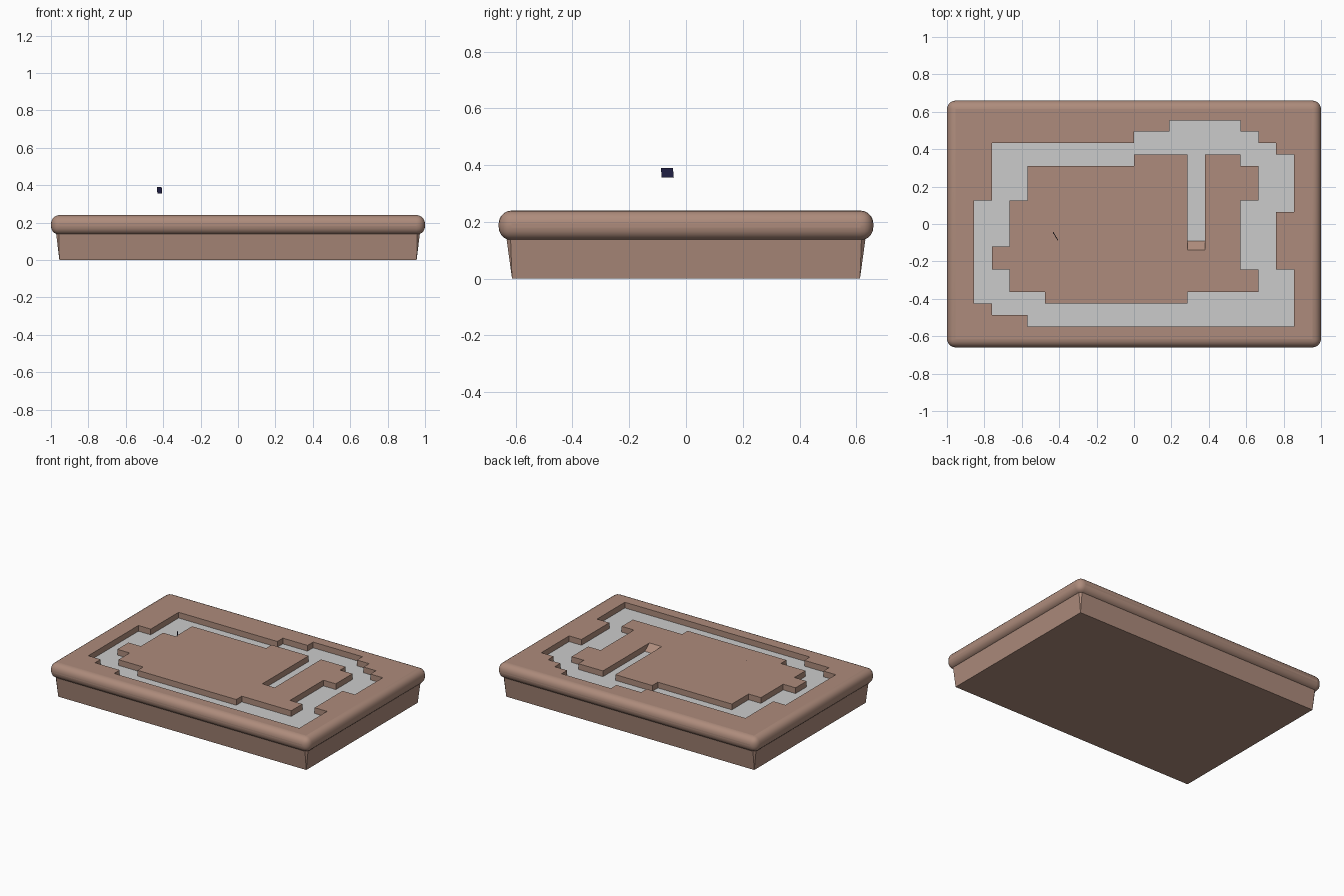
import bpy, bmesh
from mathutils import Matrix

if "Cube" in bpy.data.objects:
    bpy.data.objects.remove(bpy.data.objects["Cube"])

TOP, FLOOR, RIM = 0.24, 0.20, 0.135
CX, CY = 0.095, 0.0613          # track grid cell size


def material(name, color):
    m = bpy.data.materials.new(name)
    m.diffuse_color = (*color, 1)
    m.use_nodes = True
    m.node_tree.nodes["Principled BSDF"].inputs["Base Color"].default_value = m.diffuse_color
    return m


def finish(bm, name, mat=None):
    me = bpy.data.meshes.new(name)
    bm.to_mesh(me)
    bm.free()
    ob = bpy.data.objects.new(name, me)
    bpy.context.collection.objects.link(ob)
    if mat:
        me.materials.append(mat)
    return ob


def add_loop(bm, pts, z):
    vs = [bm.verts.new((x, y, z)) for x, y in pts]
    es = [bm.edges.new((vs[i - 1], vs[i])) for i in range(len(vs))]
    return vs, es


def add_walls(bm, a, b):
    for i in range(len(a)):
        bm.faces.new((a[i - 1], a[i], b[i], b[i - 1]))


def fill(bm, edges):
    bmesh.ops.triangle_fill(bm, edges=edges, use_beauty=True, use_dissolve=False)


def cells(pts):
    return [(i * CX, j * CY + 0.003) for i, j in pts]


brown = material("brown", (0.42, 0.26, 0.2))
navy = material("navy", (0.02, 0.02, 0.08))

# Stepped outlines of the track, in grid cells
outer = cells([(-8, 7), (0, 7), (0, 8), (2, 8), (2, 9), (6, 9), (6, 8), (7, 8), (7, 7),
               (8, 7), (8, 6), (9, 6), (9, 1), (8, 1), (8, -4), (9, -4), (9, -9), (-6, -9),
               (-6, -8), (-8, -8), (-8, -7), (-9, -7), (-9, 2), (-8, 2)])


def island(slot_y):
    before = cells([(-6, 5), (0, 5), (0, 6), (3, 6)])
    after = cells([(4, 6), (6, 6), (6, 5), (7, 5), (7, 2), (6, 2), (6, -4), (7, -4),
                   (7, -6), (3, -6), (3, -7), (-5, -7), (-5, -6), (-7, -6), (-7, -4),
                   (-8, -4), (-8, -2), (-7, -2), (-7, 2), (-6, 2)])
    return before + [(3 * CX, slot_y), (4 * CX, slot_y)] + after


island_top, island_floor = island(-0.14), island(-0.09)   # slot ends in a ramp

# Rounded slab with the track channel sunk into it
bm = bmesh.new()
size = Matrix.Diagonal((2, 1.32, TOP - RIM, 1))
bmesh.ops.create_cube(bm, size=1, matrix=Matrix.Translation((0, 0, (TOP + RIM) / 2)) @ size)
res = bmesh.ops.bevel(bm, geom=bm.edges[:], offset=0.046, segments=5, profile=0.5,
                      affect='EDGES')
for f in res["faces"]:
    f.smooth = True
top = max(bm.faces, key=lambda f: f.calc_center_median().z)
top_edges = list(top.edges)
bmesh.ops.delete(bm, geom=[top], context='FACES_ONLY')
vs, es = add_loop(bm, outer, TOP)
fill(bm, top_edges + es)
add_walls(bm, vs, add_loop(bm, outer, FLOOR)[0])
bmesh.ops.recalc_face_normals(bm, faces=bm.faces[:])
finish(bm, "slab", brown)

# Raised island inside the track
bm = bmesh.new()
vs, es = add_loop(bm, island_top, TOP)
fill(bm, es)
add_walls(bm, vs, add_loop(bm, island_floor, FLOOR)[0])
bmesh.ops.recalc_face_normals(bm, faces=bm.faces[:])
finish(bm, "island", brown)

# Grey track floor
bm = bmesh.new()
fill(bm, add_loop(bm, outer, FLOOR)[1] + add_loop(bm, island_floor, FLOOR)[1])
for f in bm.faces:
    f.normal_update()
    if f.normal.z < 0:
        f.normal_flip()
finish(bm, "track_floor")

# Tapered base: chamfered corners above, sharp corners below
bm = bmesh.new()
x, y, c = 0.972, 0.632, 0.014
low = [bm.verts.new((sx * 0.955, sy * 0.613, 0))
       for sx, sy in ((-1, -1), (1, -1), (1, 1), (-1, 1))]
high = [bm.verts.new((px, py, RIM + 0.003)) for px, py in (
    (-x, -y + c), (-x + c, -y), (x - c, -y), (x, -y + c),
    (x, y - c), (x - c, y), (-x + c, y), (-x, y - c))]
bm.faces.new(low)
bm.faces.new(high)
for k in range(4):
    a, b = high[2 * k], high[2 * k + 1]
    bm.faces.new((low[k], a, b))
    bm.faces.new((low[k], b, high[(2 * k + 2) % 8], low[(k + 1) % 4]))
bmesh.ops.recalc_face_normals(bm, faces=bm.faces[:])
finish(bm, "base", brown)

# Small floating marker panel
bm = bmesh.new()
bm.faces.new([bm.verts.new(p) for p in (
    (-0.431, -0.043, 0.356), (-0.405, -0.086, 0.356),
    (-0.408, -0.088, 0.389), (-0.434, -0.046, 0.389))])
finish(bm, "marker_panel", navy)
